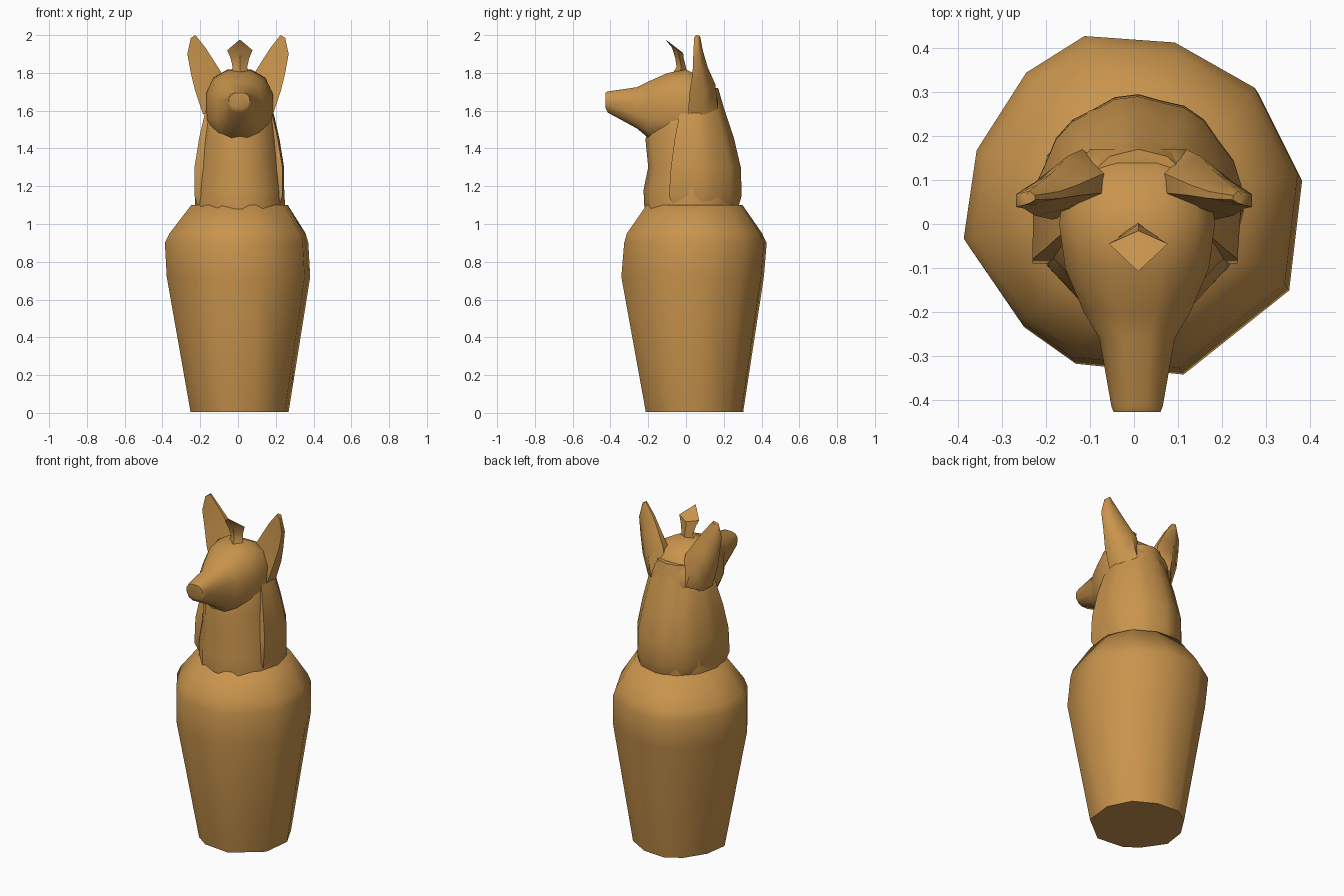
import bpy, bmesh, math
from mathutils import Vector

cube = bpy.data.objects.get("Cube")
if cube:
    bpy.data.objects.remove(cube, do_unlink=True)

clay = bpy.data.materials.new("golden_clay")
clay.use_nodes = True
COLOUR = (0.58, 0.295, 0.073, 1)
clay.diffuse_color = COLOUR
clay.node_tree.nodes["Principled BSDF"].inputs["Base Color"].default_value = COLOUR


def loft(name, rings, angle=50, mirror=False):
    """Skin a list of closed point rings and cap both ends."""
    bm = bmesh.new()
    loops = [[bm.verts.new(p) for p in ring] for ring in rings]
    n = len(loops[0])
    for a, b in zip(loops, loops[1:]):
        for i in range(n):
            j = (i + 1) % n
            bm.faces.new((a[i], a[j], b[j], b[i]))
    bm.faces.new(loops[0][::-1])
    bm.faces.new(loops[-1])
    bmesh.ops.recalc_face_normals(bm, faces=bm.faces)
    mesh = bpy.data.meshes.new(name)
    bm.to_mesh(mesh)
    bm.free()
    mesh.materials.append(clay)
    obj = bpy.data.objects.new(name, mesh)
    bpy.context.collection.objects.link(obj)
    if mirror:
        obj.modifiers.new("mirror", "MIRROR")
    bpy.ops.object.select_all(action="DESELECT")
    obj.select_set(True)
    bpy.context.view_layer.objects.active = obj
    bpy.ops.object.shade_smooth_by_angle(angle=math.radians(angle))
    return obj


def oval(x, y, z, rx, ry, n=12):
    """Horizontal oval ring."""
    return [(x + rx * math.cos(i * math.tau / n), y + ry * math.sin(i * math.tau / n), z)
            for i in range(n)]


# Jar: an uneven hand-cut outline scaled at each height
outline = [(.385, .11), (.355, -.145), (.11, -.34), (-.14, -.315), (-.26, -.23), (-.39, -.04),
           (-.36, .165), (-.245, .345), (-.11, .43), (.1, .415), (.285, .31)]


def jar_ring(z, s, dx=0, dy=0):
    return [(x * s + dx, (y - .045) * s + .045 + dy, z) for x, y in outline]


loft("jar", [jar_ring(0.005, .67, .01), jar_ring(.72, .98, .005, -.01),
             jar_ring(.9, .98, -.005, .005), jar_ring(.95, .93), jar_ring(1.1, .66, .01)], 60)

# Neck with the cloth falling behind it
loft("neck", [oval(.01, .03, 1.08, .24, .25), oval(.01, .03, 1.18, .235, .255),
              oval(.01, .045, 1.3, .225, .245), oval(.01, .02, 1.45, .2, .235),
              oval(.01, .02, 1.6, .175, .185), oval(.01, .05, 1.72, .13, .12)], 60)

# Headcloth: a ribbed half shell round the sides and back
def cloth_ring(z, rx, back, front):
    n = 15
    ring = []
    for i in range(n):
        a = math.pi * i / (n - 1)
        ripple = 1 if i % 3 else .97
        ring.append((.01 + rx * math.cos(a) * ripple, .03 + (back - .03) * math.sin(a) * ripple, z))
    return ring + [(-rx * .96, front, z), (rx * .98, front, z)]


loft("headcloth", [cloth_ring(1.1, .225, .28, -.07), cloth_ring(1.15, .24, .295, -.09),
                   cloth_ring(1.3, .24, .29, -.08), cloth_ring(1.45, .215, .25, -.06),
                   cloth_ring(1.6, .18, .205, -.03), cloth_ring(1.67, .14, .18, 0)], 45)

# Head and muzzle: rounded sections running from the nose to the nape
def head_ring(y, half, low, high, n=12):
    mid, tall = (low + high) / 2, (high - low) / 2
    ring = []
    for i in range(n):
        a = math.tau * (i + .5) / n
        c, s = math.cos(a), math.sin(a)
        ring.append((.007 + half * math.copysign(abs(c) ** .8, c), y,
                     mid + tall * math.copysign(abs(s) ** .8, s) * 1.02))
    return ring


loft("head", [head_ring(-.427, .055, 1.615, 1.695), head_ring(-.415, .06, 1.59, 1.702),
              head_ring(-.26, .088, 1.505, 1.725), head_ring(-.2, .125, 1.455, 1.755),
              head_ring(-.1, .168, 1.43, 1.8), head_ring(0, .182, 1.42, 1.82),
              head_ring(.1, .17, 1.46, 1.77), head_ring(.17, .11, 1.52, 1.68)], 55)

# Ears: (inner x, outer x, middle y, half depth, height), hollow at the front
def ear_ring(xi, xo, y, d, zi, zo):
    xm, zm = (xi + xo) / 2, (zi + zo) / 2
    return [(xi, y, zi), (xm, y - d * .4, zm), (xo, y - d * .6, zo),
            (xo, y + d * .3, zo), (xm, y + d, zm), (xi, y + d * .5, zi)]


loft("ears", [ear_ring(.05, .185, .07, .1, 1.64, 1.58), ear_ring(.075, .225, .07, .085, 1.78, 1.7),
              ear_ring(.125, .25, .065, .05, 1.86, 1.8), ear_ring(.17, .268, .058, .032, 1.93, 1.9),
              ear_ring(.225, .25, .055, .02, 2, 1.985)], 60, mirror=True)

# Crest: a narrow stem that widens and leans forward to a pointed tip
def crest_ring(half, y, z, d, lift=0):
    return [(.01 - half, y, z), (.01, y - d, z + lift), (.01 + half, y, z), (.01, y + d, z - lift)]


loft("crest", [crest_ring(.06, -.04, 1.77, .05), crest_ring(.038, -.025, 1.83, .025),
               crest_ring(.05, -.035, 1.88, .022), crest_ring(.067, -.045, 1.92, .03, .015),
               crest_ring(.008, -.1, 1.97, .008, .005)], 40)
